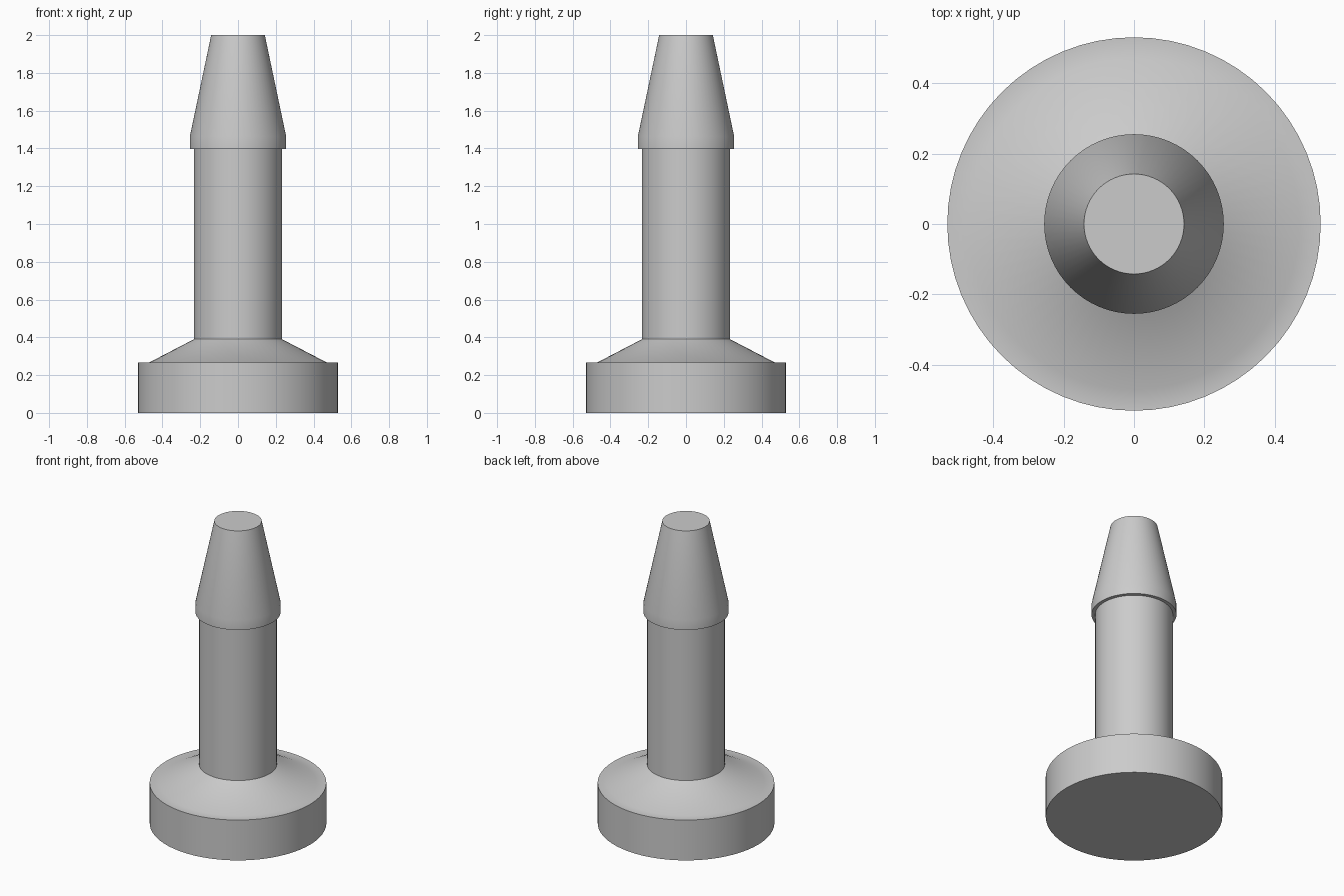
import bpy
import bmesh
import math

if "Cube" in bpy.data.objects:
    bpy.data.objects.remove(bpy.data.objects["Cube"])

SEGMENTS = 64

grey = bpy.data.materials.new("light_grey")
grey.diffuse_color = (0.6, 0.6, 0.6, 1.0)
grey.use_nodes = True
grey.node_tree.nodes["Principled BSDF"].inputs["Base Color"].default_value = grey.diffuse_color

# Half outline of the peg: radius, height
profile = [
    (0.0, 0.0), (0.53, 0.0), (0.53, 0.267),    # base disc
    (0.47, 0.267), (0.233, 0.39),              # sloped shoulder
    (0.233, 1.397),                            # shaft
    (0.255, 1.397), (0.255, 1.463),            # lip
    (0.142, 2.0), (0.0, 2.0),                  # tapered tip
]

# Spin the outline into a closed solid
bm = bmesh.new()
verts = [bm.verts.new((r, 0, z)) for r, z in profile]
edges = [bm.edges.new(pair) for pair in zip(verts, verts[1:])]
bmesh.ops.spin(bm, geom=verts + edges, cent=(0, 0, 0), axis=(0, 0, 1),
               angle=2 * math.pi, steps=SEGMENTS, use_duplicate=False)
bmesh.ops.remove_doubles(bm, verts=bm.verts, dist=0.0001)
bmesh.ops.recalc_face_normals(bm, faces=bm.faces)

mesh = bpy.data.meshes.new("peg")
bm.to_mesh(mesh)
bm.free()
mesh.materials.append(grey)

peg = bpy.data.objects.new("peg", mesh)
bpy.context.collection.objects.link(peg)
bpy.context.view_layer.objects.active = peg
peg.select_set(True)
bpy.ops.object.shade_smooth_by_angle(angle=math.radians(30))
